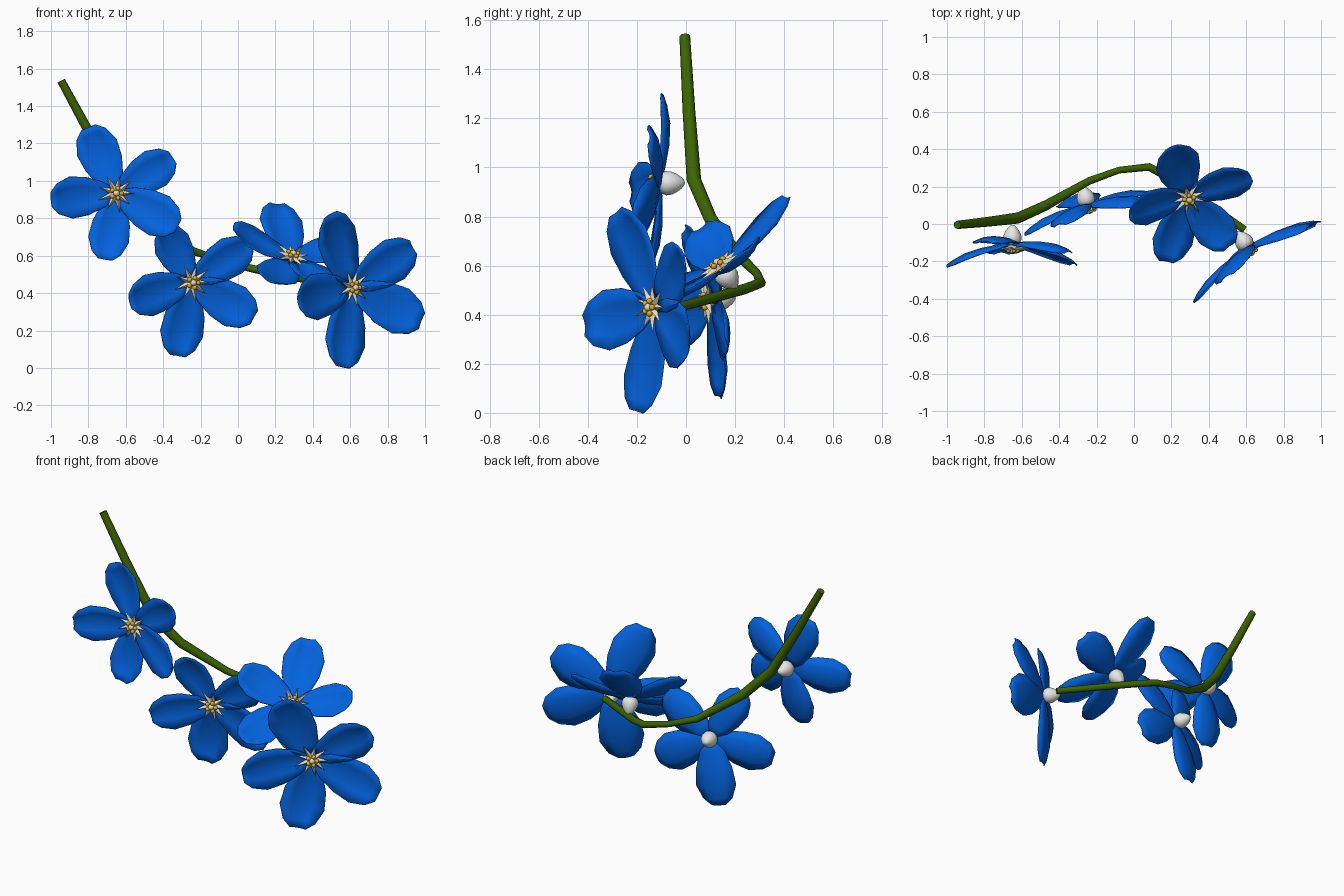
import bpy, bmesh, math
from mathutils import Vector, Matrix

if "Cube" in bpy.data.objects:
    bpy.data.objects.remove(bpy.data.objects["Cube"])


def material(name, rgb):
    m = bpy.data.materials.new(name)
    m.diffuse_color = (*rgb, 1)
    m.use_nodes = True
    m.node_tree.nodes["Principled BSDF"].inputs["Base Color"].default_value = m.diffuse_color
    return m


BLUE = material("petal blue", (0.001, 0.125, 0.74))
GREEN = material("stem green", (0.046, 0.130, 0.001))
WHITE = material("calyx white", (0.80, 0.80, 0.79))
CREAM = material("star cream", (0.84, 0.74, 0.53))
GOLD = material("bead gold", (0.74, 0.43, 0.02))


def finish(bm, name, mat, angle=40):
    bmesh.ops.recalc_face_normals(bm, faces=bm.faces)
    mesh = bpy.data.meshes.new(name)
    bm.to_mesh(mesh)
    bm.free()
    mesh.materials.append(mat)
    obj = bpy.data.objects.new(name, mesh)
    bpy.context.collection.objects.link(obj)
    bpy.ops.object.select_all(action='DESELECT')
    obj.select_set(True)
    bpy.context.view_layer.objects.active = obj
    bpy.ops.object.shade_smooth_by_angle(angle=math.radians(angle))
    return obj


# Petal outline: (fraction of length, half width, backward bow)
OUTLINE = [(0.04, 0.028, 0.0), (0.20, 0.070, 0.012), (0.45, 0.104, 0.025),
           (0.70, 0.114, 0.026), (0.90, 0.083, 0.012), (1.0, 0.040, 0.0)]
ACROSS = (-1, -0.5, 0, 0.5, 1)


def add_petal(bm, centre, axis, tip):
    """Cupped blade running from the flower centre to its tip."""
    along = tip - centre
    side = axis.cross(along).normalized()
    lift = along.cross(side).normalized()
    scale = along.length / 0.38
    rows = []
    for t, half, bow in OUTLINE:
        row = []
        for u in ACROSS:
            cup = 0.03 * u * u * (half / 0.11) - bow
            p = centre + along * t + side * (u * half * scale) + lift * cup
            row.append(bm.verts.new(p))
        rows.append(row)
    for a, b in zip(rows, rows[1:]):
        for i in range(len(ACROSS) - 1):
            bm.faces.new((a[i], a[i + 1], b[i + 1], b[i]))


def build_flower(name, centre, axis, tips):
    centre, axis = Vector(centre), Vector(axis).normalized()
    frame = Matrix.Translation(centre) @ axis.to_track_quat('Z', 'Y').to_matrix().to_4x4()

    # Five petals
    bm = bmesh.new()
    for tip in tips:
        add_petal(bm, centre, axis, Vector(tip))
    petals = finish(bm, name + "_petals", BLUE)
    solid = petals.modifiers.new("thickness", 'SOLIDIFY')
    solid.thickness = 0.006
    solid.offset = 0

    # Egg-shaped calyx behind the petals
    bm = bmesh.new()
    bmesh.ops.create_uvsphere(bm, u_segments=12, v_segments=8, radius=1)
    for v in bm.verts:
        taper = 1 + 0.35 * v.co.z
        v.co = Vector((v.co.x * 0.047 * taper, v.co.y * 0.047 * taper, v.co.z * 0.056 - 0.040))
    bm.transform(frame)
    finish(bm, name + "_calyx", WHITE)

    # Nine-pointed star in front of the petals, with a closed back
    bm = bmesh.new()
    rim = []
    for i in range(18):
        a = math.tau * i / 18
        r, h = (0.040, 0.022) if i % 2 else (0.108 if i % 4 else 0.094, 0.034)
        rim.append(bm.verts.new((r * math.cos(a), r * math.sin(a), h)))
    front = bm.verts.new((0, 0, 0.042))
    back = bm.verts.new((0, 0, 0.004))
    for i in range(18):
        j = (i + 1) % 18
        bm.faces.new((rim[i], rim[j], front))
        bm.faces.new((rim[j], rim[i], back))
    bm.transform(frame)
    finish(bm, name + "_star", CREAM, 60)

    # Ring of gold beads around a pale button
    bm = bmesh.new()
    for i in range(5):
        a = math.tau * i / 5
        spot = Matrix.Translation((0.027 * math.cos(a), 0.027 * math.sin(a), 0.041))
        bmesh.ops.create_icosphere(bm, subdivisions=2, radius=0.0125, matrix=frame @ spot)
    finish(bm, name + "_beads", GOLD, 60)
    bm = bmesh.new()
    bmesh.ops.create_icosphere(bm, subdivisions=2, radius=0.017,
                               matrix=frame @ Matrix.Translation((0, 0, 0.042)))
    finish(bm, name + "_button", CREAM, 60)


build_flower("upper_flower", (-0.65, -0.10, 0.935), (0, -1, -0.03),
             [(-0.80, -0.09, 1.285), (-0.35, -0.145, 1.125), (-0.32, -0.21, 0.76),
              (-0.71, -0.15, 0.58), (-1.0, -0.22, 0.90)])
build_flower("middle_flower", (-0.25, 0.11, 0.46), (0.3, -1, -0.12),
             [(-0.40, 0.00, 0.75), (0.06, 0.12, 0.66), (0.085, 0.17, 0.27),
              (-0.325, 0.14, 0.065), (-0.58, -0.045, 0.355)])
build_flower("back_flower", (0.285, 0.15, 0.58), (0.33, -0.68, 1),
             [(0.205, 0.415, 0.875), (0.62, 0.26, 0.67), (0.51, -0.12, 0.45),
              (0.17, -0.20, 0.46), (-0.025, 0.06, 0.75)])
build_flower("lower_flower", (0.605, -0.12, 0.43), (0.58, -0.82, 0),
             [(0.49, -0.28, 0.82), (0.935, -0.01, 0.645), (0.98, 0.01, 0.25),
              (0.555, -0.195, 0.005), (0.32, -0.41, 0.355)])

# Bent stem carrying all the flowers: (x, y, z, radius)
STEM = [(-0.945, -0.005, 1.535, 0.022), (-0.78, 0.012, 1.23, 0.026), (-0.62, 0.032, 0.95, 0.030),
        (-0.47, 0.10, 0.79, 0.028), (-0.24, 0.23, 0.625, 0.021), (-0.08, 0.288, 0.57, 0.018),
        (0.08, 0.305, 0.53, 0.021), (0.20, 0.24, 0.505, 0.022), (0.59, -0.03, 0.43, 0.020)]
curve = bpy.data.curves.new("stem_path", 'CURVE')
curve.dimensions = '3D'
curve.bevel_depth = 1.0
curve.bevel_resolution = 2
curve.use_fill_caps = True
spline = curve.splines.new('POLY')
spline.points.add(len(STEM) - 1)
for point, (x, y, z, r) in zip(spline.points, STEM):
    point.co = (x, y, z, 1)
    point.radius = r
curve.materials.append(GREEN)
stem = bpy.data.objects.new("stem", curve)
bpy.context.collection.objects.link(stem)
